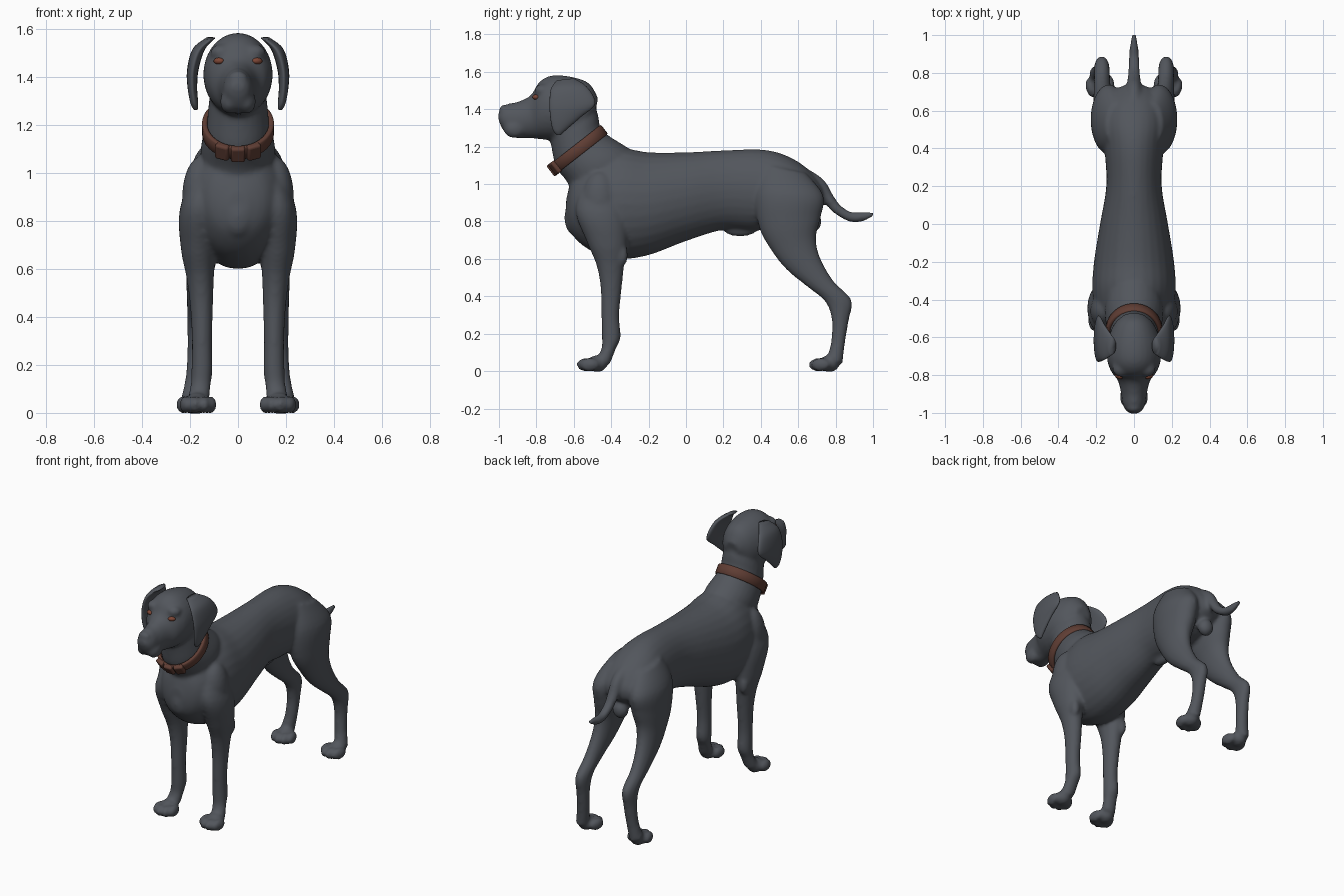
import bpy, bmesh
from math import sin, cos, pi, radians
from mathutils import Vector, Matrix

if "Cube" in bpy.data.objects:
    bpy.data.objects.remove(bpy.data.objects["Cube"])


def make_material(name, colour):
    mat = bpy.data.materials.new(name)
    mat.use_nodes = True
    mat.diffuse_color = (*colour, 1)
    mat.node_tree.nodes["Principled BSDF"].inputs["Base Color"].default_value = (*colour, 1)
    return mat


coat = make_material("slate grey coat", (.085, .093, .108))
leather = make_material("brown leather", (.115, .047, .034))
iris = make_material("russet iris", (.2, .06, .035))


def catmull_rom(a, b, c, d, t):
    return [(2*q + (r - p)*t + (2*p - 5*q + 4*r - s)*t*t + (3*q - p - 3*r + s)*t**3) / 2
            for p, q, r, s in zip(a, b, c, d)]


def loft(bm, rows, side=1, steps=5, sides=28):
    """Each row: one edge (y, z), the opposite edge (y, z), centre x, half width."""
    dense = []
    last = len(rows) - 1
    for i in range(last):
        a, b, c, d = rows[max(i - 1, 0)], rows[i], rows[i + 1], rows[min(i + 2, last)]
        dense += [catmull_rom(a, b, c, d, k / steps) for k in range(steps)]
    dense.append(rows[last])
    rings = []
    for y0, z0, y1, z1, cx, hw in dense:
        ring = []
        for k in range(sides):
            u, v = cos(2*pi*k / sides), sin(2*pi*k / sides)
            ring.append(bm.verts.new((side * (cx + hw*v),
                                      (y0 + y1)/2 + (y0 - y1)/2 * u,
                                      (z0 + z1)/2 + (z0 - z1)/2 * u)))
        rings.append(ring)
    for low, high in zip(rings, rings[1:]):
        for k in range(sides):
            n = (k + 1) % sides
            bm.faces.new((low[k], low[n], high[n], high[k]))
    bm.faces.new(rings[0])
    bm.faces.new(rings[-1])


def blob(bm, centre, size, turn=0):
    """Ellipsoid, turned about the vertical."""
    matrix = Matrix.Translation(centre) @ Matrix.Rotation(turn, 4, "Z") @ Matrix.Diagonal((*size, 1))
    bmesh.ops.create_uvsphere(bm, u_segments=20, v_segments=12, radius=1, matrix=matrix)


def finish(bm, name, mat):
    bmesh.ops.recalc_face_normals(bm, faces=bm.faces)
    for face in bm.faces:
        face.smooth = True
    mesh = bpy.data.meshes.new(name)
    bm.to_mesh(mesh)
    bm.free()
    mesh.materials.append(mat)
    obj = bpy.data.objects.new(name, mesh)
    bpy.context.collection.objects.link(obj)
    return obj


def paw(bm, side, x, heel, splay):
    """Padded foot with four toes, pointing forward and slightly outward."""
    pivot = Vector((side * x, heel, 0))
    turn = Matrix.Rotation(-side * splay, 3, "Z")
    place = lambda px, py, pz: pivot + turn @ Vector((px, py, pz))
    blob(bm, place(0, -.05, .04), (.05, .055, .045), -side * splay)
    for px, py in ((-.052, -.085), (-.02, -.108), (.02, -.108), (.052, -.085)):
        blob(bm, place(px, py, .034), (.025, .052, .036), -side * splay)


torso = [
    (-.64, .92, -.645, .81, 0, .04), (-.6, 1.05, -.61, .73, 0, .13),
    (-.5, 1.14, -.52, .65, 0, .195), (-.35, 1.19, -.37, .6, 0, .22),
    (-.2, 1.17, -.2, .62, 0, .212), (0, 1.17, 0, .695, 0, .18),
    (.2, 1.18, .2, .755, 0, .147), (.4, 1.185, .36, .75, 0, .155),
    (.53, 1.155, .5, .77, 0, .17), (.64, 1.09, .62, .8, 0, .15),
    (.72, 1, .7, .86, 0, .1), (.735, .95, .735, .89, 0, .04)]
neck = [
    (-.6, .88, -.2, 1.12, 0, .14), (-.63, 1, -.32, 1.2, 0, .155),
    (-.695, 1.09, -.445, 1.285, 0, .132), (-.72, 1.2, -.47, 1.37, 0, .122),
    (-.74, 1.29, -.5, 1.47, 0, .11)]
head = [
    (-.47, 1.46, -.49, 1.36, 0, .05), (-.52, 1.54, -.54, 1.26, 0, .105),
    (-.62, 1.575, -.62, 1.24, 0, .14), (-.72, 1.58, -.72, 1.235, 0, .142),
    (-.785, 1.545, -.78, 1.24, 0, .12), (-.83, 1.475, -.83, 1.245, 0, .085),
    (-.9, 1.44, -.9, 1.245, 0, .068), (-.955, 1.428, -.95, 1.26, 0, .06),
    (-.988, 1.4, -.982, 1.295, 0, .045), (-1.005, 1.37, -1, 1.335, 0, .025)]
tail = [
    (.6, 1.11, .6, 1, 0, .05), (.73, 1.03, .68, .95, 0, .04),
    (.787, .94, .742, .9, 0, .035), (.825, .888, .785, .85, 0, .032),
    (.88, .852, .87, .8, 0, .028), (.94, .85, .94, .798, 0, .022),
    (1.003, .848, 1.003, .828, 0, .012)]
front_leg = [
    (-.54, 1.03, -.36, 1.08, .12, .05), (-.59, .86, -.32, .84, .16, .082),
    (-.53, .69, -.315, .68, .165, .073), (-.48, .57, -.33, .57, .158, .058),
    (-.457, .45, -.343, .45, .152, .048), (-.452, .3, -.357, .3, .15, .042),
    (-.45, .19, -.35, .18, .15, .044), (-.452, .12, -.375, .12, .155, .042),
    (-.48, .07, -.405, .04, .165, .045)]
hind_leg = [
    (.42, 1.1, .64, 1.06, .1, .05), (.37, .95, .735, .94, .13, .092),
    (.39, .77, .72, .82, .137, .09), (.46, .64, .695, .71, .15, .07),
    (.54, .54, .72, .6, .16, .056), (.65, .45, .79, .48, .168, .045),
    (.745, .37, .885, .38, .17, .041), (.78, .27, .87, .27, .172, .038),
    (.775, .15, .85, .15, .18, .038), (.755, .08, .837, .04, .195, .042)]
ear = [
    (-.69, 1.555, -.6, 1.565, .115, .02), (-.722, 1.51, -.53, 1.52, .163, .026),
    (-.73, 1.43, -.485, 1.43, .188, .024), (-.725, 1.35, -.56, 1.36, .19, .02),
    (-.712, 1.29, -.64, 1.29, .182, .016), (-.69, 1.262, -.67, 1.262, .176, .008)]

# Body: overlapping lofts fused into one smooth skin
bm = bmesh.new()
for rows in (torso, neck, head, tail):
    loft(bm, rows)
for side in (-1, 1):
    loft(bm, front_leg, side)
    loft(bm, hind_leg, side)
    paw(bm, side, .178, -.425, radians(8))
    paw(bm, side, .2, .815, radians(14))
    # Lips, brows, elbow and shoulder muscle
    blob(bm, (side * .035, -.915, 1.295), (.04, .06, .05))
    blob(bm, (side * .07, -.765, 1.5), (.045, .045, .035))
    blob(bm, (side * .185, -.345, .62), (.03, .035, .06))
    blob(bm, (side * .15, -.46, .9), (.083, .1, .17))
# Nose, breastbone and groin
blob(bm, (0, -.975, 1.39), (.04, .025, .035))
blob(bm, (0, -.6, .82), (.07, .05, .09))
blob(bm, (0, .29, .755), (.03, .09, .035))
blob(bm, (0, .68, .8), (.05, .045, .055))
body = finish(bm, "body", coat)
remesh = body.modifiers.new("fuse", "REMESH")
remesh.mode = "VOXEL"
remesh.voxel_size = .011
remesh.use_smooth_shade = True
relax = body.modifiers.new("relax", "SMOOTH")
relax.factor = .5
relax.iterations = 6

# Ears and eyes
for side, label in ((1, "left"), (-1, "right")):
    bm = bmesh.new()
    loft(bm, ear, side)
    finish(bm, label + "_ear", coat)
    bm = bmesh.new()
    blob(bm, (side * .08, -.803, 1.465), (.023, .016, .014), side * .5)
    finish(bm, label + "_eye", iris)

# Collar band and the knotted clasp under the throat
tilt = Matrix.Translation((0, -.575, 1.185)) @ Matrix.Rotation(radians(38), 4, "X")
bm = bmesh.new()
bmesh.ops.create_cone(bm, cap_ends=False, segments=40, radius1=1, radius2=1, depth=1,
                      matrix=tilt @ Matrix.Diagonal((.15, .176, .062, 1)))
collar = finish(bm, "collar", leather)
thick = collar.modifiers.new("thickness", "SOLIDIFY")
thick.thickness = .022
edge = collar.modifiers.new("edge", "BEVEL")
edge.width = .005

bm = bmesh.new()
for x, y, turn in ((-.065, -.158, -.4), (0, -.175, 0), (.065, -.158, .4)):
    bmesh.ops.create_cube(bm, size=1, matrix=tilt @ Matrix.Translation((x, y, 0))
                          @ Matrix.Rotation(turn, 4, "Z") @ Matrix.Diagonal((.06, .03, .072, 1)))
clasp = finish(bm, "collar_clasp", leather)
edge = clasp.modifiers.new("edge", "BEVEL")
edge.width = .01
edge.segments = 3

for obj in (collar, clasp):
    bpy.context.view_layer.objects.active = obj
    obj.select_set(True)
bpy.ops.object.shade_smooth_by_angle(angle=radians(40))
